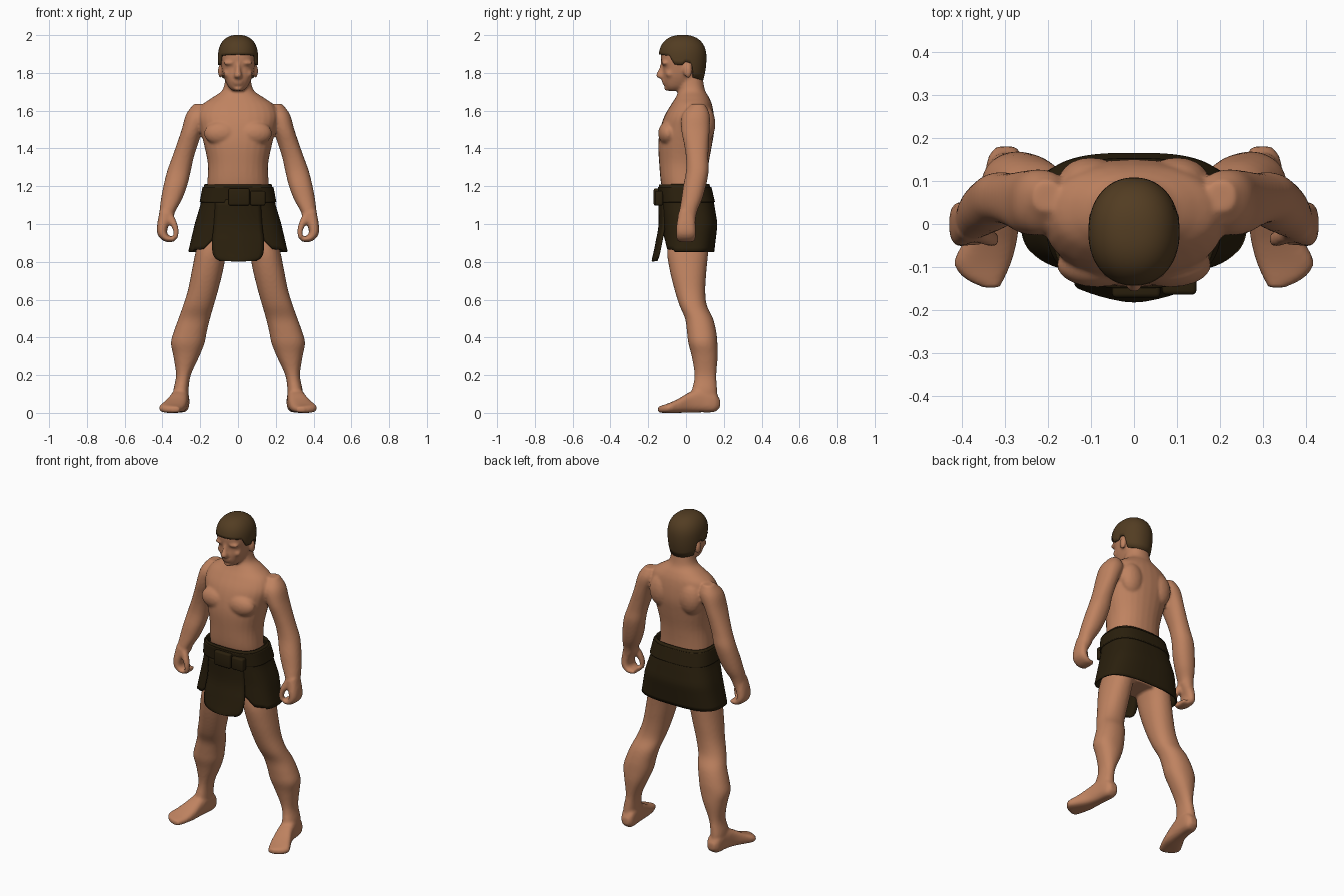
import bpy, bmesh
from math import sin, cos, pi, radians
from mathutils import Vector, Matrix

if "Cube" in bpy.data.objects:
    bpy.data.objects.remove(bpy.data.objects["Cube"], do_unlink=True)


def material(name, rgb):
    m = bpy.data.materials.new(name)
    m.use_nodes = True
    m.diffuse_color = (*rgb, 1)
    m.node_tree.nodes["Principled BSDF"].inputs["Base Color"].default_value = (*rgb, 1)
    return m


SKIN = material("skin", (0.52, 0.225, 0.117))
HAIR = material("brown_hair", (0.085, 0.046, 0.016))
CLOTH = material("dark_cloth", (0.023, 0.014, 0.004))


def finish(name, bm, mat):
    bmesh.ops.remove_doubles(bm, verts=bm.verts[:], dist=0.0001)
    bmesh.ops.recalc_face_normals(bm, faces=bm.faces[:])
    me = bpy.data.meshes.new(name)
    bm.to_mesh(me)
    bm.free()
    me.materials.append(mat)
    me.shade_smooth()
    me.set_sharp_from_angle(angle=radians(45))
    ob = bpy.data.objects.new(name, me)
    bpy.context.collection.objects.link(ob)
    return ob


def refine(rows, steps=4):
    # smooth curve through the given sections
    p = [Vector(r) for r in rows]
    p = [2 * p[0] - p[1]] + p + [2 * p[-1] - p[-2]]
    out = []
    for a, b, c, d in zip(p, p[1:], p[2:], p[3:]):
        for i in range(steps):
            t = i / steps
            out.append(0.5 * (2 * b + (c - a) * t + (2 * a - 5 * b + 4 * c - d) * t * t
                              + (3 * b - a - 3 * c + d) * t ** 3))
    return out + [p[-2]]


def oval(n, power):
    # unit superellipse
    def f(v):
        return (1 if v > 0 else -1) * abs(v) ** (2 / power)
    return [(f(cos(2 * pi * i / n)), f(sin(2 * pi * i / n))) for i in range(n)]


def skin_rings(bm, rings, caps=True):
    vs = [[bm.verts.new(c) for c in ring] for ring in rings]
    n = len(vs[0])
    for a, b in zip(vs, vs[1:]):
        for i in range(n):
            j = (i + 1) % n
            bm.faces.new((a[i], a[j], b[j], b[i]))
    if caps:
        bm.faces.new(vs[0])
        bm.faces.new(vs[-1])


def loft(bm, rows, along="z", power=2.2):
    # each row: position along the axis, then the low and high bounds across it
    rings = []
    for t, a0, a1, b0, b1 in refine(rows):
        ring = []
        for u, v in oval(28, power):
            a = (a0 + a1 + (a1 - a0) * u) / 2
            b = (b0 + b1 + (b1 - b0) * v) / 2
            ring.append((a, b, t) if along == "z" else (a, t, b))
        rings.append(ring)
    skin_rings(bm, rings)


def curl(bm, rows):
    # each row: centre x, y, z, half thickness, half depth; bends about the y axis
    rows = refine(rows)
    rings = []
    for i, (x, y, z, th, dp) in enumerate(rows):
        d = rows[min(i + 1, len(rows) - 1)] - rows[max(i - 1, 0)]
        side = Vector((-d[2], 0, d[0])).normalized()
        rings.append([Vector((x, y, z)) + side * th * u + Vector((0, dp * v, 0))
                      for u, v in oval(20, 2.5)])
    skin_rings(bm, rings)


def ball(bm, centre, radii):
    bmesh.ops.create_uvsphere(bm, u_segments=20, v_segments=12, radius=1,
                              matrix=Matrix.Translation(centre) @ Matrix.Diagonal((*radii, 1)))


def interp(t, rows):
    rows = [Vector(r) for r in rows]
    if t <= rows[0][0]:
        return list(rows[0])[1:]
    for a, b in zip(rows, rows[1:]):
        if t <= b[0]:
            return list(a.lerp(b, (t - a[0]) / (b[0] - a[0])))[1:]
    return list(rows[-1])[1:]


def drape(name, section, top, ref, hem, mat, power, thick, ease=1):
    # shell hanging from a top height to a hem that varies round the body
    def place(u, v, z):
        x0, x1, y0, y1 = section(z)
        return ((x0 + x1 + (x1 - x0) * u) / 2, (y0 + y1 + (y1 - y0) * v) / 2, z)
    shape = oval(96, power)
    lows = [hem(*place(u, v, ref)[:2]) for u, v in shape]
    rings = [[place(u, v, top + (low - top) * (k / 16) ** ease)
              for (u, v), low in zip(shape, lows)] for k in range(17)]
    bm = bmesh.new()
    skin_rings(bm, rings, caps=False)
    ob = finish(name, bm, mat)
    ob.modifiers.new("thickness", "SOLIDIFY").thickness = thick
    ob.modifiers["thickness"].offset = 0
    return ob


# ---- Body: limbs on one side first, then mirrored, then the centre parts
bm = bmesh.new()
# arm
loft(bm, [(1.635, .17, .235, .03, .1), (1.58, .15, .275, -.02, .125), (1.5, .185, .298, -.025, .125),
          (1.42, .213, .325, -.01, .12), (1.35, .235, .35, 0, .118), (1.28, .25, .375, 0, .12),
          (1.2, .27, .395, -.015, .105), (1.13, .297, .408, -.025, .085),
          (1.07, .33, .415, -.035, .06), (1.02, .35, .42, -.04, .05)])
# curled fingers and thumb
curl(bm, [(.375, .005, 1.06, .042, .045), (.398, 0, .995, .03, .05), (.4, 0, .95, .026, .052),
          (.373, 0, .922, .018, .05), (.335, 0, .922, .014, .045)])
curl(bm, [(.37, -.015, 1.04, .03, .025), (.34, -.03, 1.0, .018, .02),
          (.328, -.035, .96, .014, .017), (.332, -.035, .925, .012, .014)])
# leg
loft(bm, [(.95, .03, .2, -.09, .13), (.85, .06, .225, -.1, .118), (.75, .08, .245, -.085, .108),
          (.65, .105, .265, -.06, .102), (.57, .128, .29, -.035, .11), (.5, .148, .315, -.005, .143),
          (.43, .165, .34, .005, .16), (.37, .177, .355, .012, .166), (.3, .205, .342, .03, .168),
          (.2, .25, .328, .045, .16), (.12, .262, .342, .03, .165), (.05, .262, .345, 0, .17)])
# foot
loft(bm, [(.18, .275, .32, .03, .07), (.15, .258, .34, .005, .11), (.08, .26, .35, .003, .13),
          (.02, .265, .365, .002, .11), (-.04, .272, .395, 0, .075), (-.09, .285, .418, 0, .052),
          (-.125, .3, .395, 0, .04), (-.148, .312, .35, .004, .032)], along="y", power=2.8)
# chest, shoulder blade, brow, cheek, ear
ball(bm, (.085, -.095, 1.48), (.095, .052, .065))
ball(bm, (.1, .1, 1.53), (.075, .055, .1))
ball(bm, (.042, -.112, 1.852), (.036, .018, .011))
ball(bm, (.05, -.085, 1.795), (.028, .024, .022))
ball(bm, (.093, .01, 1.81), (.013, .023, .037))
twin = bmesh.ops.duplicate(bm, geom=bm.verts[:] + bm.edges[:] + bm.faces[:])["geom"]
bmesh.ops.scale(bm, vec=(-1, 1, 1), verts=[g for g in twin if isinstance(g, bmesh.types.BMVert)])
# torso and neck
loft(bm, [(z, -w, w, y0, y1) for z, w, y0, y1 in (
    (.88, .14, -.07, .1), (1.0, .18, -.09, .13), (1.15, .165, -.115, .11), (1.22, .162, -.133, .11),
    (1.32, .16, -.142, .12), (1.42, .18, -.147, .138), (1.5, .2, -.137, .15), (1.57, .213, -.115, .148),
    (1.63, .19, -.08, .138), (1.67, .135, -.055, .122), (1.71, .082, -.04, .1),
    (1.78, .066, -.04, .088), (1.84, .06, -.04, .08))])
# head
loft(bm, [(z, -w, w, y0, y1) for z, w, y0, y1 in (
    (1.705, .028, -.092, -.04), (1.73, .053, -.112, .02), (1.78, .076, -.122, .06),
    (1.83, .088, -.122, .085), (1.87, .092, -.132, .09), (1.92, .092, -.128, .09),
    (1.97, .06, -.09, .06))], power=2.4)
# nose and lips
loft(bm, [(1.86, -.012, .012, -.132, -.1), (1.82, -.014, .014, -.143, -.1),
          (1.785, -.021, .021, -.16, -.1), (1.77, -.018, .018, -.14, -.1)])
ball(bm, (0, -.115, 1.757), (.03, .014, .007))
ball(bm, (0, -.112, 1.742), (.025, .014, .007))
ball(bm, (0, -.098, 1.718), (.024, .018, .014))
body = finish("body", bm, SKIN)
blend = body.modifiers.new("blend", "REMESH")
blend.mode = "VOXEL"
blend.voxel_size = 0.008
blend.use_smooth_shade = True
soft = body.modifiers.new("soften", "SMOOTH")
soft.factor = 0.5
soft.iterations = 4

# ---- Hair: cap with forehead line, sideburns, gap at the ears and a low nape
HAIRLINE = [(-.14, 1.897), (-.085, 1.89), (-.06, 1.845), (-.02, 1.84), (-.005, 1.86),
            (.03, 1.85), (.045, 1.775), (.11, 1.76)]


def hair_section(z):
    if z > 1.88:
        s = max(0, 1 - ((z - 1.88) / .115) ** 2.4) ** (1 / 2.4)
    else:
        s = 1 - .17 * ((1.88 - z) / .13) ** 2
    return (-.1 * s, .1 * s, -.018 - .12 * s, -.018 + .12 * s)


drape("hair", hair_section, 1.995, 1.88, lambda x, y: interp(y, HAIRLINE)[0], HAIR, 2.15, .012, ease=2.4)

# ---- Kilt: flaring wrap, cut away at the front between the side flaps
KILT = [(.85, .26, -.115, .145), (1.0, .225, -.118, .163), (1.1, .195, -.128, .146), (1.21, .174, -.14, .12)]
NOTCH = [(0, .95), (.11, .935), (.15, .91), (.185, .868), (.26, .86)]


def kilt_section(z, grow=0):
    w, y0, y1 = interp(z, KILT)
    return (-w - grow, w + grow, y0 - grow, y1 + grow)


drape("kilt", kilt_section, 1.21, .85,
      lambda x, y: interp(abs(x), NOTCH)[0] if y < -.06 else .853, CLOTH, 2.9, .008)
drape("belt", lambda z: kilt_section(z, .006), 1.195, 1.12, lambda x, y: 1.115, CLOTH, 2.9, .01)

# ---- Front apron hanging from the belt
bm = bmesh.new()
grid = []
for z, w, y in refine([(1.13, .12, -.148), (1.0, .128, -.145), (.91, .138, -.16), (.85, .135, -.172),
                       (.82, .122, -.179), (.803, .095, -.182)]):
    grid.append([bm.verts.new((w * k / 6, y + .026 * (k / 6) ** 2, z)) for k in range(-6, 7)])
for a, b in zip(grid, grid[1:]):
    for i in range(12):
        bm.faces.new((a[i], a[i + 1], b[i + 1], b[i]))
apron = finish("front_apron", bm, CLOTH)
apron.modifiers.new("thickness", "SOLIDIFY").thickness = .01

# ---- Belt pouches
for name, centre, size in (("centre_pouch", (.005, -.15, 1.143), (.112, .042, .09)),
                           ("side_pouch", (.105, -.143, 1.137), (.08, .042, .078))):
    bm = bmesh.new()
    bmesh.ops.create_cube(bm, size=1, matrix=Matrix.Translation(centre) @ Matrix.Diagonal((*size, 1)))
    bmesh.ops.bevel(bm, geom=bm.edges[:], offset=.01, segments=3, profile=.5, affect="EDGES")
    finish(name, bm, CLOTH)
